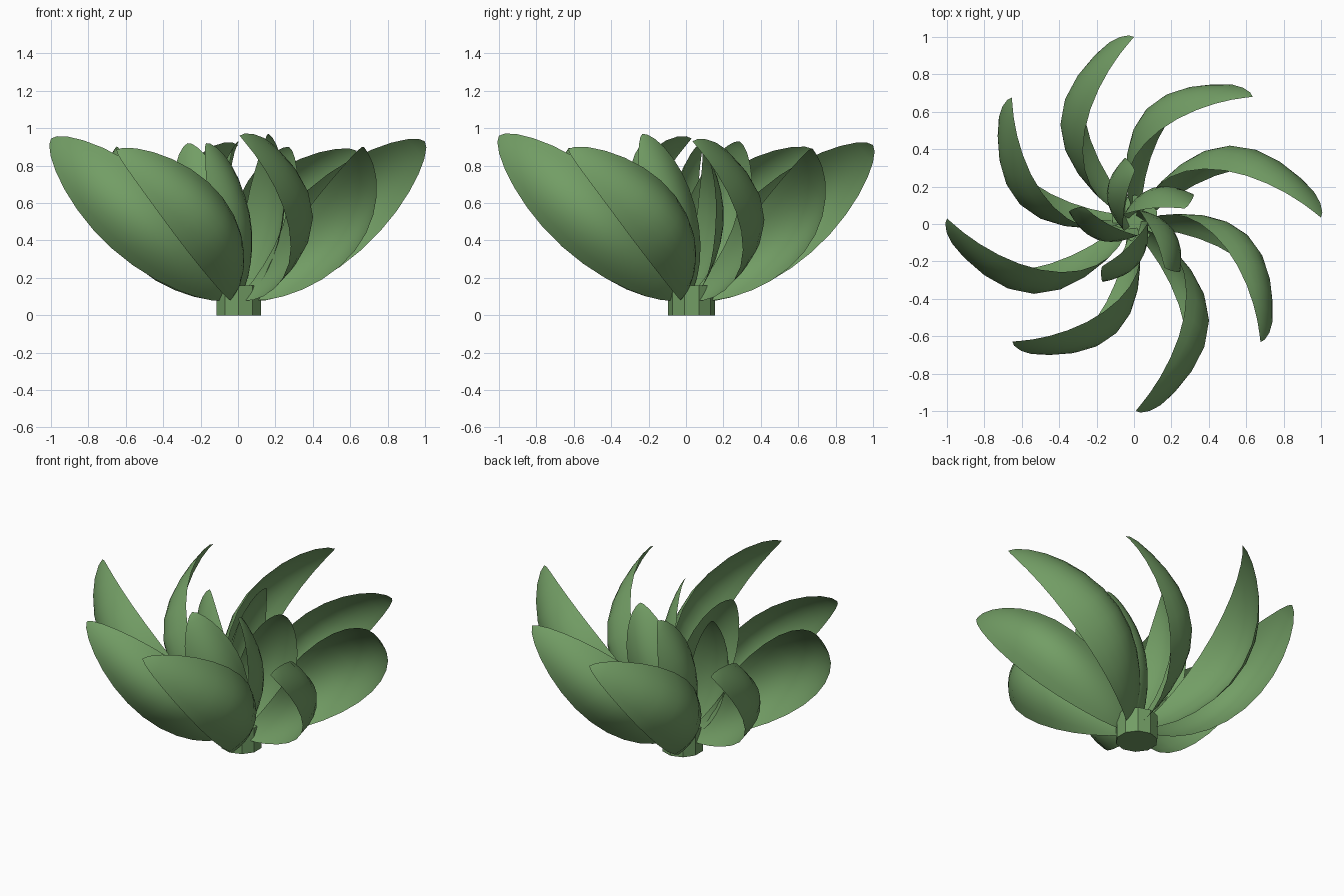
import bpy, bmesh, math
from mathutils import Vector

if "Cube" in bpy.data.objects:
    bpy.data.objects.remove(bpy.data.objects["Cube"])

green = bpy.data.materials.new("leaf_green")
green.diffuse_color = (0.17, 0.34, 0.13, 1)
green.use_nodes = True
green.node_tree.nodes["Principled BSDF"].inputs["Base Color"].default_value = green.diffuse_color
CENTRE = Vector((0.003, 0.012, 0))


def petal(name, azimuth, base_r, tip_r, tip_z, half_width, bulge, cup, rows=14, cols=8):
    """Cupped leaf standing in a vertical radial plane and bowed sideways."""
    a = math.radians(azimuth)
    out = Vector((math.cos(a), math.sin(a), 0))
    side = Vector((-math.sin(a), math.cos(a), 0))
    up = Vector((0, 0, 1))
    base_z = 0.09
    du, dz = tip_r - base_r, tip_z - base_z
    length = math.hypot(du, dz)
    nu, nz = dz / length, -du / length          # across the blade

    def point(t, s):
        k = max(math.sin(math.pi * t), 0) ** 0.6
        w = half_width * k * s
        v = bulge * max(math.sin(math.pi * t), 0) ** 0.8 - cup * (k * s) ** 2
        return (CENTRE * (1 - t) + out * (base_r + du * t + nu * w)
                + side * v + up * (base_z + dz * t + nz * w))

    bm = bmesh.new()
    first, last = bm.verts.new(point(0, 0)), bm.verts.new(point(1, 0))
    grid = []
    for i in range(1, rows):
        t = 0.5 - 0.5 * math.cos(math.pi * i / rows)
        grid.append([bm.verts.new(point(t, -1 + 2 * j / cols)) for j in range(cols + 1)])
    for j in range(cols):
        bm.faces.new((first, grid[0][j], grid[0][j + 1]))
        bm.faces.new((last, grid[-1][j + 1], grid[-1][j]))
        for r0, r1 in zip(grid, grid[1:]):
            bm.faces.new((r0[j], r1[j], r1[j + 1], r0[j + 1]))
    # the bowed side is the outside
    bm.normal_update()
    if sum((f.normal.dot(side) for f in bm.faces)) < 0:
        bmesh.ops.reverse_faces(bm, faces=bm.faces)
    for f in bm.faces:
        f.smooth = True
    me = bpy.data.meshes.new(name)
    bm.to_mesh(me)
    bm.free()
    me.materials.append(green)
    ob = bpy.data.objects.new(name, me)
    bpy.context.collection.objects.link(ob)


# outer ring: azimuth, tip radius, tip height
outer = [(2, 1.0, 0.93), (47, 0.93, 0.88), (90, 1.0, 0.91), (134, 0.94, 0.89),
         (178.3, 1.0, 0.945), (224, 0.905, 0.885), (270.5, 1.0, 0.96), (317, 0.925, 0.89)]
for i, (az, r, z) in enumerate(outer):
    petal(f"outer_petal_{i + 1}", az, 0.05, r, z, 0.215 * r, 0.395 * r, 0.12)

# inner ring, steeper and narrower
for i, z in enumerate((0.90, 0.93, 0.92, 0.92, 0.97)):
    petal(f"inner_petal_{i + 1}", 17 + 72 * i, 0.02, 0.285, z, 0.17, 0.15, 0.09)

# stem stub
bpy.ops.mesh.primitive_cylinder_add(vertices=10, radius=0.125, depth=0.16,
                                    location=(0.004, 0.03, 0.08))
stem = bpy.context.object
stem.name = "stem"
stem.data.materials.append(green)
